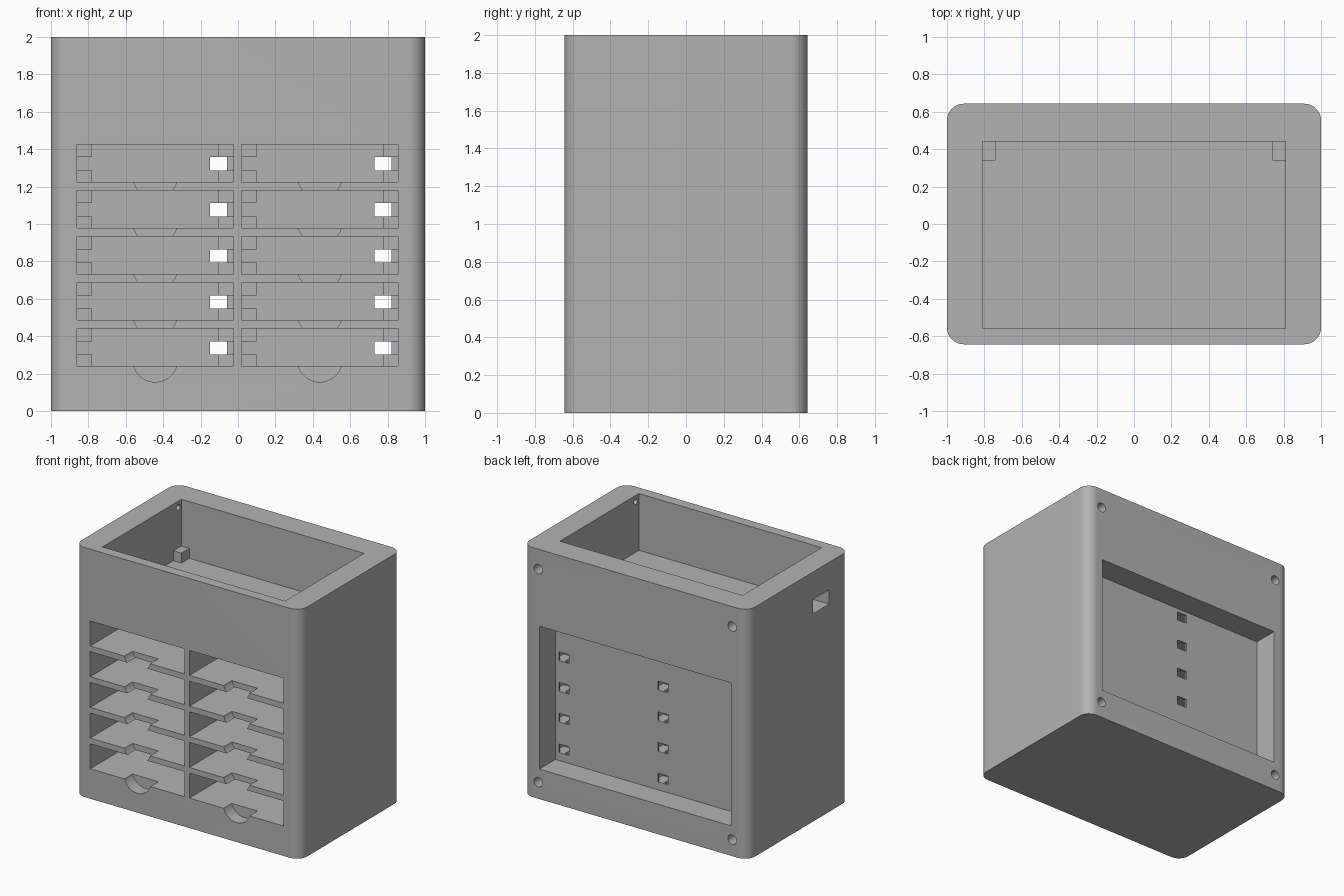
import bpy, bmesh, math
from mathutils import Matrix, Vector

if "Cube" in bpy.data.objects:
    bpy.data.objects.remove(bpy.data.objects["Cube"], do_unlink=True)

grey = bpy.data.materials.new("matte_grey")
grey.use_nodes = True
GREY = (0.45, 0.45, 0.45, 1)
grey.diffuse_color = GREY
grey.node_tree.nodes["Principled BSDF"].inputs["Base Color"].default_value = GREY


def box(bm, x, y, z):
    """Add a box from three (low, high) ranges."""
    mid = Vector([(r[0] + r[1]) / 2 for r in (x, y, z)])
    size = Vector([r[1] - r[0] for r in (x, y, z)])
    mat = Matrix.Translation(mid) @ Matrix.Diagonal((*size, 1))
    return bmesh.ops.create_cube(bm, size=1, matrix=mat)["verts"]


def cylinder(bm, centre, radius, length, axis, sides=32):
    turn = Matrix.Rotation(math.pi / 2, 4, "X" if axis == "Y" else "Y")
    bmesh.ops.create_cone(bm, cap_ends=True, segments=sides, radius1=radius,
                          radius2=radius, depth=length,
                          matrix=Matrix.Translation(centre) @ turn)


def make(name, bm):
    mesh = bpy.data.meshes.new(name)
    bm.to_mesh(mesh)
    bm.free()
    mesh.materials.append(grey)
    obj = bpy.data.objects.new(name, mesh)
    bpy.context.collection.objects.link(obj)
    return obj


def cut(target, bm):
    """Subtract the cutter mesh and bake the result."""
    cutter = make("cutter", bm)
    cutter.hide_render = True
    mod = target.modifiers.new("cut", "BOOLEAN")
    mod.operation, mod.solver, mod.object = "DIFFERENCE", "EXACT", cutter
    deps = bpy.context.evaluated_depsgraph_get()
    mesh = bpy.data.meshes.new_from_object(target.evaluated_get(deps))
    target.modifiers.clear()
    target.data = mesh
    bpy.data.objects.remove(cutter, do_unlink=True)


# Layout of the drawer slots
COLUMNS = [(-0.86, -0.025), (0.02, 0.855)]
ROWS = [(0.24 + i * 0.246, 0.44 + i * 0.246) for i in range(5)]
SLOT_BACK, WALL_BACK, FLOOR = 0.425, 0.44, 1.545
SLOTS = [(c, r) for c in COLUMNS for r in ROWS]

# Cabinet block with rounded upright edges
bm = bmesh.new()
box(bm, (-1, 1), (-0.643, 0.643), (0, 2))
upright = [e for e in bm.edges
           if abs(e.verts[0].co.z - e.verts[1].co.z) > 1]
bmesh.ops.bevel(bm, geom=upright, offset=0.09, segments=12, profile=0.5,
                affect="EDGES")
cabinet = make("cabinet", bm)

# Drawer slots, top tray and rear recess
bm = bmesh.new()
for c, r in SLOTS:
    box(bm, c, (-0.8, SLOT_BACK), r)
box(bm, (-0.81, 0.81), (-0.56, WALL_BACK), (FLOOR, 2.2))
box(bm, (-0.85, 0.85), (WALL_BACK, 0.8), (0.24, 1.385))
cut(cabinet, bm)

# Finger notches, cable holes, side port, screw holes and lid dimples
bm = bmesh.new()
for c, r in SLOTS:
    cylinder(bm, (sum(c) / 2, -0.64, r[0] + 0.035), 0.12, 0.2, "Y", 48)
    box(bm, (c[1] - 0.125, c[1] - 0.035), (0.36, 0.5),
        (r[0] + 0.063, r[0] + 0.133))
box(bm, (-1.1, -0.7), (-0.385, -0.18), (1.665, 1.78))
for side in (-1, 1):
    for z in (0.133, 1.84):
        cylinder(bm, (side * 0.86, 0.643, z), 0.038, 0.4, "Y")
    for y in (-0.52, 0.40):
        cylinder(bm, (side * 0.81, y, 1.95), 0.022, 0.06, "X", 16)
cut(cabinet, bm)

# Stop blocks in the rear corners of each slot
bm = bmesh.new()
SINK = 0.008
for c, r in SLOTS:
    for x in ((c[0] - SINK, c[0] + 0.08), (c[1] - 0.08, c[1] + SINK)):
        for z in ((r[0] - SINK, r[0] + 0.063), (r[1] - 0.067, r[1] + SINK)):
            box(bm, x, (SLOT_BACK - 0.1, SLOT_BACK + SINK), z)
make("drawer_stops", bm)

# Corner rests in the top tray
bm = bmesh.new()
for x in ((-0.82, -0.74), (0.74, 0.82)):
    box(bm, x, (0.34, WALL_BACK + SINK), (FLOOR - SINK, 1.625))
make("tray_corner_rests", bm)

# Smooth the curved surfaces, keep the edges sharp
bpy.ops.object.select_all(action="DESELECT")
cabinet.select_set(True)
bpy.context.view_layer.objects.active = cabinet
bpy.ops.object.shade_smooth_by_angle(angle=math.radians(30))
